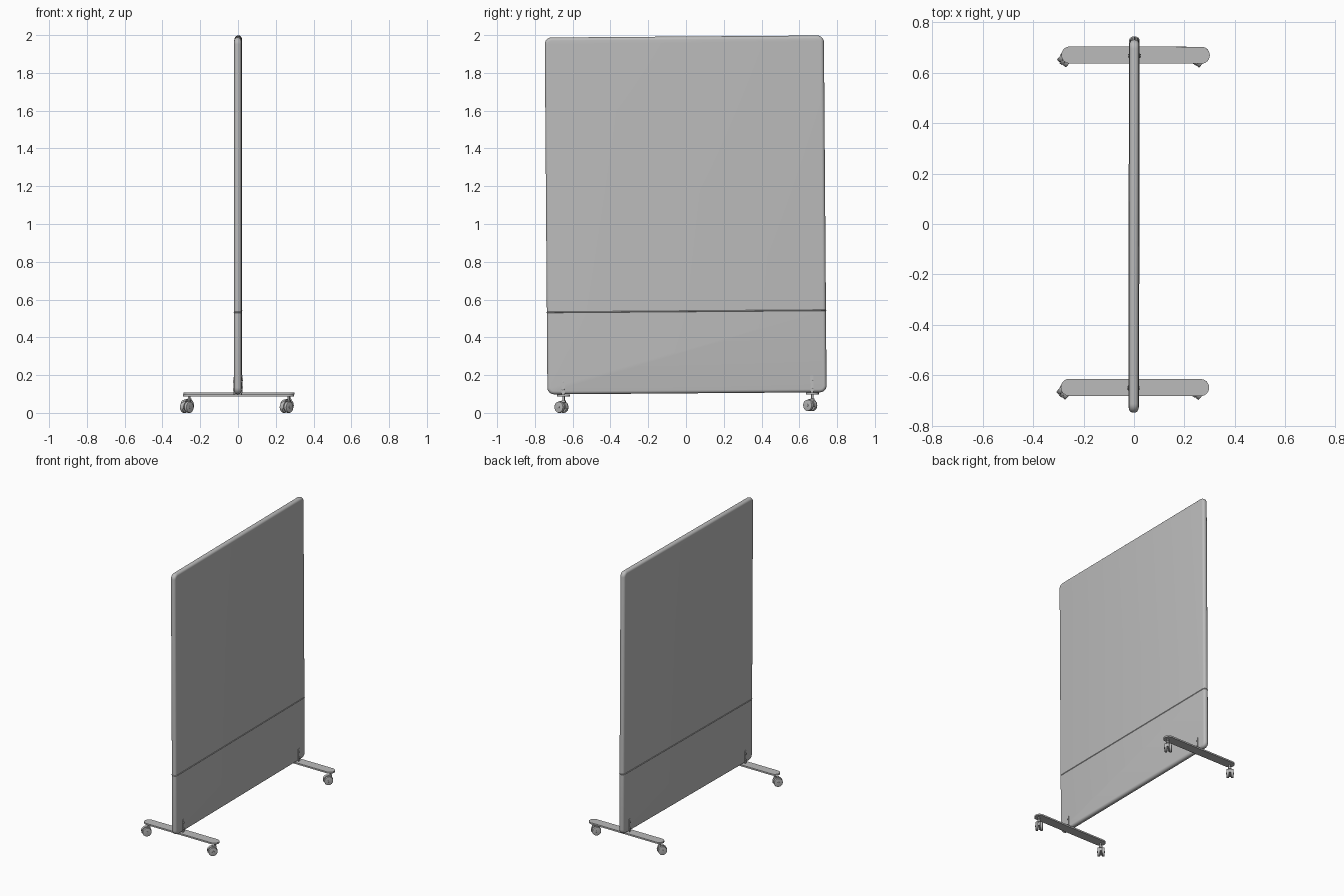
import bpy, bmesh, math
from mathutils import Matrix, Vector

cube = bpy.data.objects.get("Cube")
if cube:
    bpy.data.objects.remove(cube, do_unlink=True)

grey = bpy.data.materials.new("mid_grey")
grey.use_nodes = True
colour = (0.5, 0.5, 0.5, 1)
grey.diffuse_color = colour
grey.node_tree.nodes["Principled BSDF"].inputs["Base Color"].default_value = colour

# The whole screen leans very slightly
LEAN = Matrix.Rotation(-0.002, 4, 'Z') @ Matrix.Rotation(0.0075, 4, 'X')


def finish(bm, name, place=Matrix.Identity(4)):
    bm.transform(LEAN @ place)
    bmesh.ops.recalc_face_normals(bm, faces=bm.faces)
    mesh = bpy.data.meshes.new(name)
    bm.to_mesh(mesh)
    bm.free()
    mesh.materials.append(grey)
    obj = bpy.data.objects.new(name, mesh)
    bpy.context.collection.objects.link(obj)
    bpy.ops.object.select_all(action='DESELECT')
    obj.select_set(True)
    bpy.context.view_layer.objects.active = obj
    bpy.ops.object.shade_smooth_by_angle(angle=math.radians(35))
    return obj


def box(size):
    bm = bmesh.new()
    bmesh.ops.create_cube(bm, size=1, matrix=Matrix.Diagonal((*size, 1)))
    return bm


def bevel_along(bm, axis, radius, segments):
    edges = [e for e in bm.edges
             if abs((e.verts[0].co - e.verts[1].co).normalized()[axis]) > 0.99]
    bmesh.ops.bevel(bm, geom=edges, offset=radius, segments=segments,
                    profile=0.5, affect='EDGES')


def cylinder(name, radius, length, place, bevel=0.0, sides=24):
    bm = bmesh.new()
    bmesh.ops.create_cone(bm, cap_ends=True, segments=sides, radius1=radius,
                          radius2=radius, depth=length)
    if bevel:
        rims = [e for e in bm.edges if abs(e.verts[0].co.z - e.verts[1].co.z) < 1e-5]
        bmesh.ops.bevel(bm, geom=rims, offset=bevel, segments=3,
                        profile=0.5, affect='EDGES')
    return finish(bm, name, place)


# Padded panel with rounded corners and a full round rim
THICK, WIDE, TALL = 0.038, 1.478, 1.889
bm = box((THICK, WIDE, TALL))
bevel_along(bm, 0, 0.035, 6)
rim = [e for e in bm.edges if abs(e.verts[0].co.x - e.verts[1].co.x) < 1e-5]
bmesh.ops.bevel(bm, geom=rim, offset=0.017, segments=5, profile=0.5, affect='EDGES')

# Fine raised seam across the lower part
seam = -0.51
for dz in (-0.003, 0, 0.003):
    bmesh.ops.bisect_plane(bm, geom=bm.verts[:] + bm.edges[:] + bm.faces[:],
                           plane_co=Vector((0, 0, seam + dz)), plane_no=Vector((0, 0, 1)))
for v in bm.verts:
    if abs(v.co.z - seam) < 1e-4:
        v.co.x *= 1.12
        v.co.y *= 1.003
finish(bm, "screen_panel", Matrix.Translation((0, 0.006, 1.048)))

QUARTER = Matrix.Rotation(math.pi / 2, 4, 'Y')

for end, y in (("front", -0.647), ("back", 0.670)):
    # Flat foot with semicircular ends
    bm = box((0.588, 0.067, 0.011))
    bevel_along(bm, 2, 0.0333, 10)
    finish(bm, end + "_foot", Matrix.Translation((0.005, y, 0.097)))

    # Upright brackets with two bolts on each face of the panel
    for side, s in (("left", 1), ("right", -1)):
        bm = box((0.004, 0.018, 0.095))
        bevel_along(bm, 0, 0.006, 4)
        finish(bm, f"{end}_{side}_bracket",
               Matrix.Translation((s * 0.020, y - 0.002, 0.148)))
        for z in (0.129, 0.171):
            cylinder(f"{end}_{side}_bolt", 0.006, 0.006,
                     Matrix.Translation((s * 0.023, y - 0.002, z)) @ QUARTER, 0.001, 12)

    # Swivelled twin-wheel casters
    for side, x in (("left", 0.270), ("right", -0.258)):
        name = f"{end}_{side}_caster"
        pin = Matrix.Translation((x, y, 0))
        cylinder(name + "_stem", 0.006, 0.04, pin @ Matrix.Translation((0, 0, 0.075)))
        cylinder(name + "_collar", 0.011, 0.012, pin @ Matrix.Translation((0, 0, 0.064)), 0.002)
        swivel = (pin @ Matrix.Translation((-0.012, -0.012, 0.035))
                  @ Matrix.Rotation(math.radians(-40), 4, 'Z'))
        for dx in (-0.015, 0.015):
            cylinder(name + "_wheel", 0.030, 0.017,
                     swivel @ Matrix.Translation((dx, 0, 0)) @ QUARTER, 0.003)
        cylinder(name + "_axle", 0.007, 0.052, swivel @ QUARTER, 0.001, 16)

        # Hood between the wheels, open at the bottom
        bm = bmesh.new()
        bmesh.ops.create_cone(bm, cap_ends=True, segments=24, radius1=0.033,
                              radius2=0.033, depth=0.012, matrix=QUARTER)
        bmesh.ops.bisect_plane(bm, geom=bm.verts[:] + bm.edges[:] + bm.faces[:],
                               plane_co=Vector((0, 0, -0.008)),
                               plane_no=Vector((0, 0, 1)), clear_inner=True)
        bmesh.ops.holes_fill(bm, edges=[e for e in bm.edges if e.is_boundary])
        finish(bm, name + "_hood", swivel)
